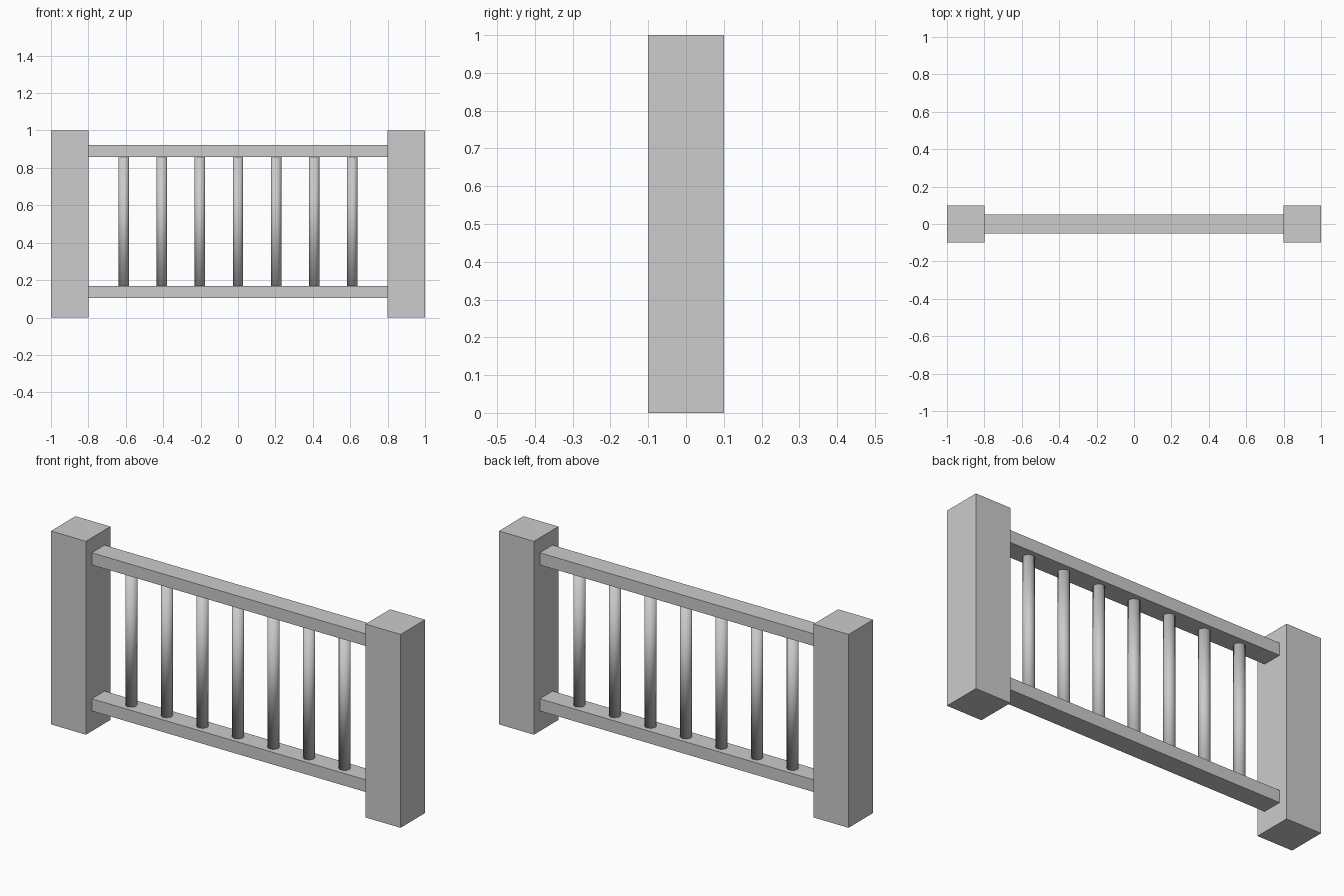
import bpy

if "Cube" in bpy.data.objects:
    bpy.data.objects.remove(bpy.data.objects["Cube"], do_unlink=True)

# One plain grey for the whole railing
grey = bpy.data.materials.new("light_grey")
grey.use_nodes = True
colour = (0.604, 0.604, 0.604, 1)
grey.diffuse_color = colour
grey.node_tree.nodes["Principled BSDF"].inputs["Base Color"].default_value = colour

POST = 0.2            # post width and depth
RAIL_DEPTH = 0.104
RAIL_HEIGHT = 0.063
LOW_Z, HIGH_Z = 0.136, 0.891   # rail centre heights
COUNT, SPACING, RADIUS = 7, 0.2035, 0.028


def box(name, size, location):
    bpy.ops.mesh.primitive_cube_add(size=1, location=location)
    obj = bpy.context.object
    obj.name = name
    obj.scale = size
    bpy.ops.object.transform_apply(location=False, rotation=False, scale=True)
    obj.data.materials.append(grey)
    return obj


# End posts
for side, sign in (("left", 1), ("right", -1)):
    box(f"{side}_post", (POST, POST, 1), (sign * (1 - POST / 2), 0, 0.5))

# Rails spanning between the inner faces of the posts
for name, z in (("bottom_rail", LOW_Z), ("top_rail", HIGH_Z)):
    box(name, (2 - 2 * POST, RAIL_DEPTH, RAIL_HEIGHT), (0, 0, z))

# Round balusters between the rails, smooth all over
for i in range(COUNT):
    bpy.ops.mesh.primitive_cylinder_add(
        vertices=32, radius=RADIUS, depth=HIGH_Z - LOW_Z - RAIL_HEIGHT,
        location=((i - (COUNT - 1) / 2) * SPACING, 0, (LOW_Z + HIGH_Z) / 2))
    baluster = bpy.context.object
    baluster.name = f"baluster_{i + 1}"
    baluster.data.materials.append(grey)
    bpy.ops.object.shade_smooth()
